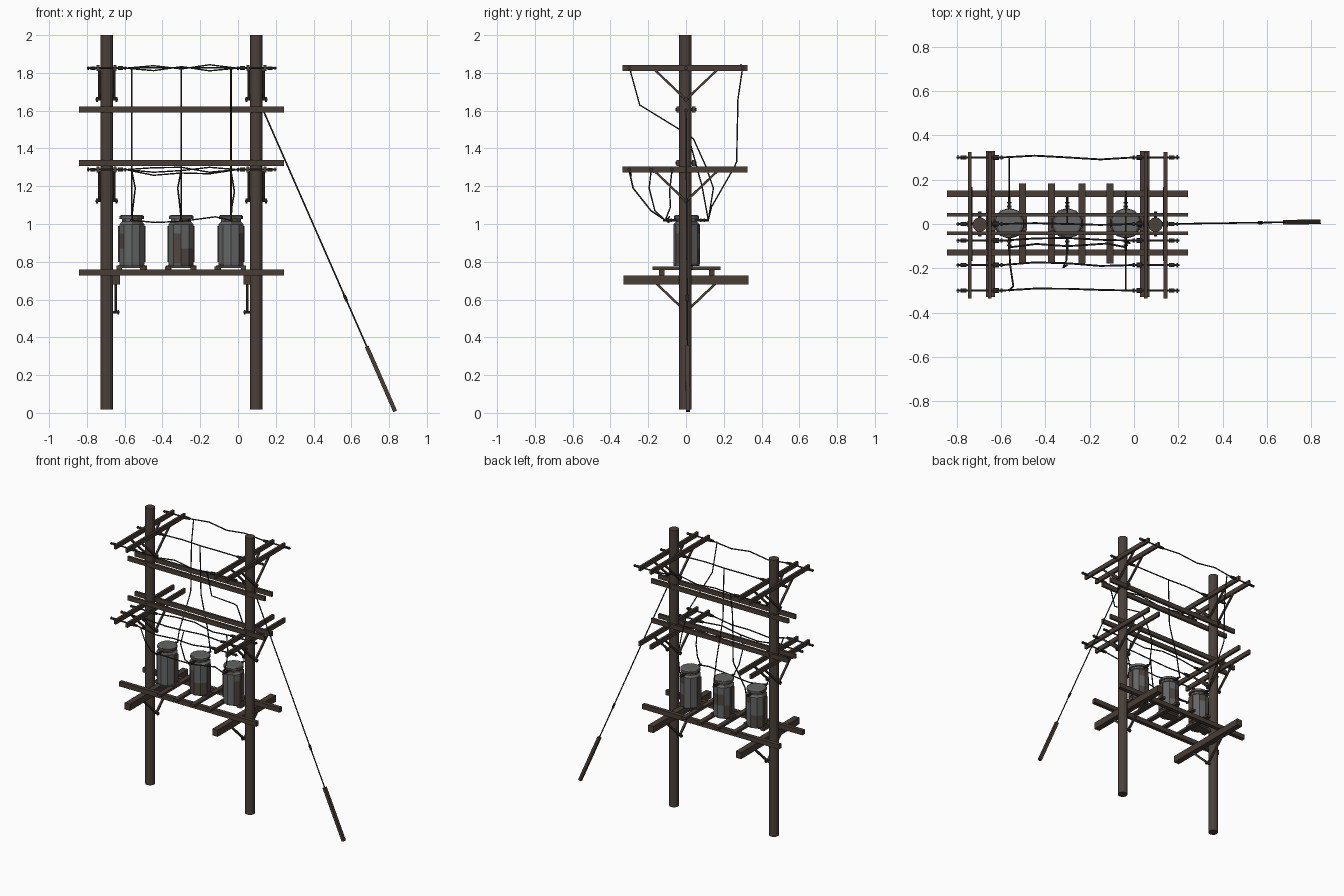
import bpy, bmesh, math, random
from mathutils import Vector, Matrix

if "Cube" in bpy.data.objects:
    bpy.data.objects.remove(bpy.data.objects["Cube"])

random.seed(4)


def material(name, rgb):
    m = bpy.data.materials.new(name)
    m.diffuse_color = (*rgb, 1)
    m.use_nodes = True
    m.node_tree.nodes["Principled BSDF"].inputs["Base Color"].default_value = m.diffuse_color
    return m


WOOD = material("pole brown", (0.070, 0.052, 0.042))
TIMBER = material("timber brown", (0.066, 0.047, 0.036))
IRON = material("dark iron", (0.042, 0.037, 0.034))
WIRE = material("wire black", (0.030, 0.029, 0.028))
STEEL = material("tank grey", (0.125, 0.130, 0.126))
RUST = material("rust brown", (0.080, 0.062, 0.052))


def finish(name, bm, *mats):
    me = bpy.data.meshes.new(name)
    bmesh.ops.recalc_face_normals(bm, faces=bm.faces)
    bm.to_mesh(me)
    bm.free()
    ob = bpy.data.objects.new(name, me)
    for m in mats:
        me.materials.append(m)
    bpy.context.collection.objects.link(ob)
    return ob


def box(name, x, y, z, mat):
    """Axis-aligned box from (low, high) ranges."""
    bm = bmesh.new()
    size = [r[1] - r[0] for r in (x, y, z)]
    mid = [(r[0] + r[1]) / 2 for r in (x, y, z)]
    bmesh.ops.create_cube(bm, size=1, matrix=Matrix.Translation(mid) @ Matrix.Diagonal((*size, 1)))
    return finish(name, bm, mat)


def rod(name, a, b, r, mat, sides=8, square=False):
    """Cylinder or square bar between two points."""
    a, b = Vector(a), Vector(b)
    d = b - a
    m = Matrix.Translation((a + b) / 2) @ d.to_track_quat('Z', 'Y').to_matrix().to_4x4()
    bm = bmesh.new()
    if square:
        bmesh.ops.create_cube(bm, size=1, matrix=m @ Matrix.Diagonal((2 * r, 2 * r, d.length, 1)))
    else:
        bmesh.ops.create_cone(bm, cap_ends=True, segments=sides, radius1=r, radius2=r,
                              depth=d.length, matrix=m)
    return finish(name, bm, mat)


def lathe(name, x, y, profile, sides, mats, rust=0.0):
    """Closed turned shape from (radius, z) rows; a share of side faces turns to rust."""
    bm = bmesh.new()
    rings = []
    for r, z in profile:
        rings.append([bm.verts.new((x + r * math.cos(2 * math.pi * (i + .5) / sides),
                                    y + r * math.sin(2 * math.pi * (i + .5) / sides), z))
                      for i in range(sides)])
    for lo, hi in zip(rings, rings[1:]):
        for i in range(sides):
            j = (i + 1) % sides
            f = bm.faces.new((lo[i], lo[j], hi[j], hi[i]))
            f.material_index = int(random.random() < rust)
    bm.faces.new(rings[0])
    bm.faces.new(rings[-1])
    return finish(name, bm, *mats)


def wire(name, pts, r=0.0042):
    cu = bpy.data.curves.new(name, 'CURVE')
    cu.dimensions = '3D'
    cu.bevel_depth = r
    cu.bevel_resolution = 1
    cu.use_fill_caps = True
    sp = cu.splines.new('POLY')
    sp.points.add(len(pts) - 1)
    for p, co in zip(sp.points, pts):
        p.co = (*co, 1)
    cu.materials.append(WIRE)
    ob = bpy.data.objects.new(name, cu)
    bpy.context.collection.objects.link(ob)


MID = -0.299            # x of the frame's mirror plane
HALF = 0.396            # pole distance from it
TOP, LOW = 1.825, 1.288  # cross-arm levels


def brace_pair(name, x, z_top, r=0.006):
    """V-shaped pair of struts with a bolt at the foot."""
    for s in (-1, 1):
        rod(name, (x, s * 0.162, z_top), (x, 0, z_top - 0.155), r, TIMBER, square=True)


for s, side in ((-1, "left"), (1, "right")):
    px = MID + s * HALF
    # pole
    rod(f"{side}_pole", (px, -0.003, 0.018), (px, -0.003, 2.0), 0.033, WOOD, sides=12)
    # paired cross arms with struts and bolts
    for lvl, z in (("upper", TOP), ("lower", LOW)):
        for o in (-1, 1):
            ax = px + o * 0.045
            box(f"{side}_{lvl}_arm", (ax - .008, ax + .008), (-0.335, 0.325), (z - .016, z + .016), TIMBER)
            brace_pair(f"{side}_{lvl}_brace", px + o * 0.040, z - 0.012)
            rod(f"{side}_{lvl}_brace_nut", (px + o * .046, 0, z - .166), (px + o * .056, 0, z - .166), .013, IRON)
        rod(f"{side}_{lvl}_brace_bolt", (px - .06, 0, z - .166), (px + .06, 0, z - .166), .006, IRON)
        # insulator spindles carrying the line wires
        for y in ((-0.3, 0, 0.3) if lvl == "upper" else (-0.3, -0.185, -0.075)):
            rod(f"{side}_{lvl}_spindle", (px - .105, y, z), (px + .108, y, z), .005, IRON)
            for dx, w, r in ((-.098, .006, .010), (-.073, .026, .009), (.073, .026, .011), (.098, .010, .009)):
                c = px - s * dx
                rod(f"{side}_{lvl}_insulator", (c - w / 2, y, z), (c + w / 2, y, z), r, IRON)
    # platform bearer on the inner face of the pole
    bx = px - s * 0.048
    box(f"{side}_bearer", (bx - .021, bx + .021), (-0.33, 0.33), (0.680, 0.727), TIMBER)
    brace_pair(f"{side}_bearer_brace", bx, 0.69, .0065)
    rod(f"{side}_bearer_bolt", (px, 0, .532), (px - s * .068, 0, .532), .007, IRON)
    rod(f"{side}_bearer_nut", (px - s * .056, 0, .532), (px - s * .064, 0, .532), .012, IRON)

# long horizontal beams clamped either side of the poles
for lvl, z in (("upper", 1.606), ("middle", 1.323)):
    for y in (-0.041, 0.041):
        box(f"{lvl}_long_beam", (-0.842, 0.244), (y - .008, y + .008), (z - .016, z + .016), TIMBER)
    for s in (-1, 1):
        px = MID + s * HALF
        rod(f"{lvl}_beam_bolt", (px, -.056, z), (px, .056, z), .007, IRON)

# platform beams and slats
for y in (-0.129, 0.136):
    box("platform_beam", (-0.842, 0.244), (y - .014, y + .014), (0.727, 0.760), TIMBER)
for x in (-0.502, -0.371, -0.235, -0.108):
    box("platform_slat", (x - .016, x + .016), (-0.177, 0.182), (0.757, 0.774), TIMBER)

# three transformers
TX = (-0.562, -0.301, -0.037)
for x in TX:
    lathe("transformer_tank", x, 0.003,
          [(.068, .778), (.070, .79), (.070, .87), (.070, .95), (.070, .998), (.056, 1.012), (.056, 1.026)],
          10, (STEEL, RUST), 0.22)
    lathe("transformer_lid", x, 0.003, [(.066, 1.026), (.066, 1.042), (.056, 1.048)], 14, (STEEL, RUST), 0.5)
    for s in (-1, 1):
        box("transformer_foot", (x + s * .066 - .014, x + s * .066 + .014), (-.03, .036), (.760, .780), RUST)
        box("cooling_fin", (x + s * .067 - .005, x + s * .067 + .005), (-.018, .024), (.80, .99), RUST)
        # side bushings
        rod("bushing", (x, s * .05, 1.02), (x, s * .122, 1.02), .006, IRON)
        for d in (.075, .092):
            rod("bushing_disc", (x, s * d, 1.02), (x, s * (d + .008), 1.02), .010, IRON)
    box("tank_skid", (x - .07, x + .07), (-.03, .036), (.767, .782), RUST)

# line wires between the insulators, slightly wavy
A, B = MID - HALF + .1, MID + HALF - .1


def line(name, y, z, dys, dzs):
    n = len(dzs) + 1
    mid = [(A + (B - A) * (i + 1) / n, y + dy, z + dz) for i, (dy, dz) in enumerate(zip(dys, dzs))]
    wire(name, [(A, y, z)] + mid + [(B, y, z)])


line("upper_back_wire", .3, TOP, (.008, .0, -.009), (.013, -.004, .018))
line("upper_middle_wire", 0, TOP, (.004, .0, -.004), (.003, .0, .003))
line("upper_front_wire", -.3, TOP, (.009, .008, .003), (-.013, .008, -.014))
line("lower_front_wire", -.3, LOW, (.009, .008, .003), (-.030, -.018, -.022))
line("lower_middle_wire", -.185, LOW, (.012, .008, -.004), (-.014, -.005, .012))
line("lower_back_wire", -.075, LOW, (.010, .012, .004), (.010, .012, -.014))

# drop wires from the upper lines to the rear bushings
wire("left_rear_drop", [(TX[0], y, z) for y, z in
     ((.3, 1.83), (.275, 1.66), (.268, 1.33), (.255, 1.30), (.135, 1.09), (.118, 1.02))])
wire("middle_rear_drop", [(TX[1], y, z) for y, z in
     ((0, 1.825), (.01, 1.48), (.03, 1.40), (.085, 1.20), (.118, 1.02))])
wire("right_rear_drop", [(TX[2], y, z) for y, z in
     ((-.3, 1.83), (-.245, 1.63), (.008, 1.475), (.04, 1.45), (.103, 1.31), (.145, 1.19), (.118, 1.02))])

# drop wires from the lower lines to the front bushings
for name, x, s, path in (
        ("left", TX[0], 1, ((-.3, 1.28), (-.28, 1.19), (-.185, 1.07), (-.11, 1.02))),
        ("middle", TX[1], -1, ((-.185, 1.28), (-.195, 1.19), (-.165, 1.07), (-.11, 1.02))),
        ("right", TX[2], 1, ((-.075, 1.28), (-.087, 1.17), (-.082, 1.09), (-.11, 1.02)))):
    wire(f"{name}_front_drop", [(x + s * k, y, z) for k, (y, z) in zip((0, .018, .004, 0), path)])

# jumper wire linking the transformers
wire("jumper_wire", [(TX[0], -.105, 1.02), (-.44, -.09, 1.008), (TX[1], -.1, 1.014),
                     (-.12, -.088, 1.038), (TX[2], -.105, 1.02)])

# guy wire with strain insulator and ground guard
guy = Vector((.130, 0, 1.61)), Vector((.832, .010, .008))


def along(t):
    return guy[0].lerp(guy[1], t)


rod("guy_wire", guy[0], guy[1], .0042, WIRE, sides=6)
rod("guy_insulator", along(.615), along(.635), .008, IRON)
rod("guy_guard", along(.785), guy[1], .0105, TIMBER, square=True)
rod("guy_clamp", (.09, 0, 1.60), (.14, 0, 1.60), .010, IRON)
